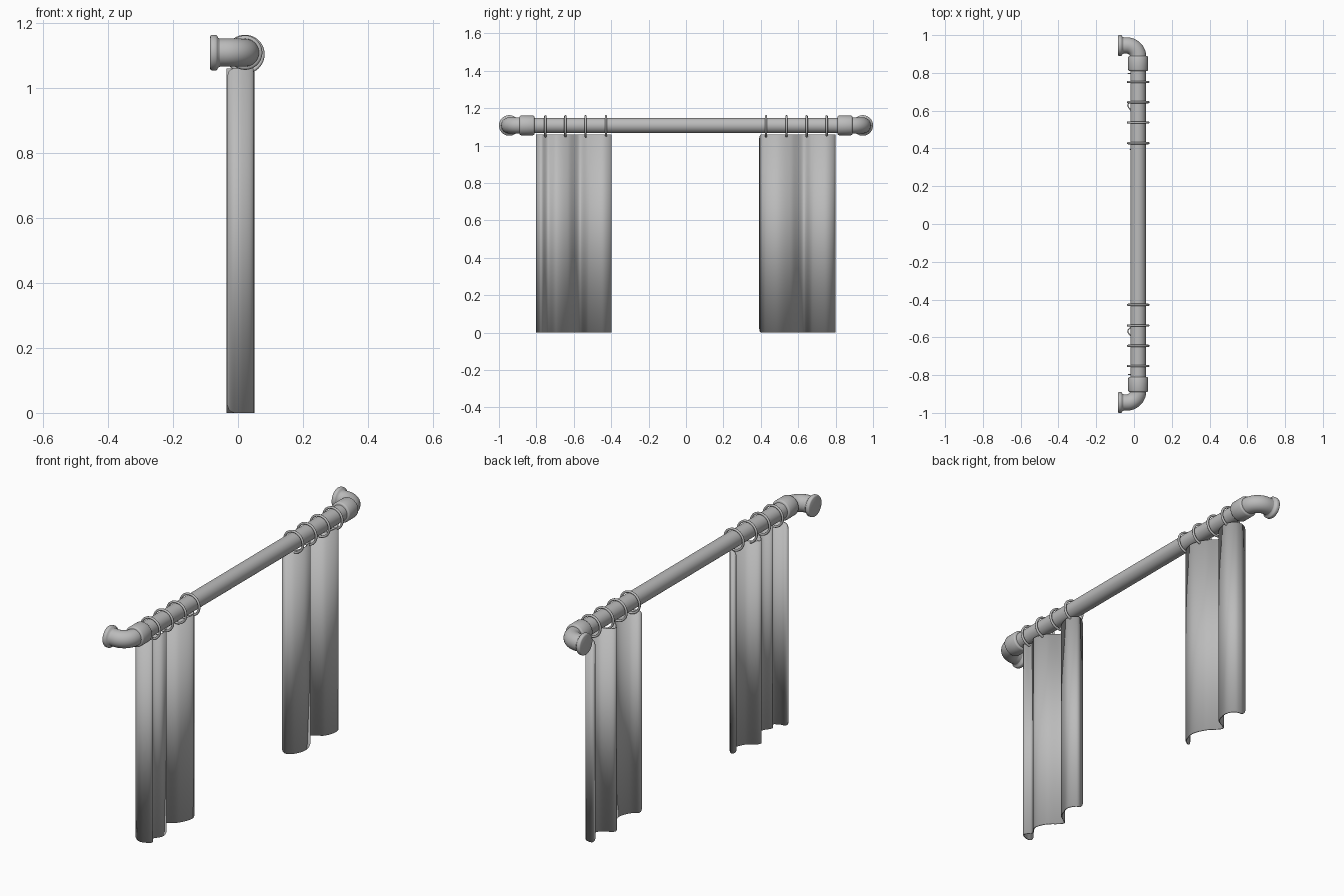
import bpy, bmesh, math
from mathutils import Vector

cube = bpy.data.objects.get("Cube")
if cube:
    bpy.data.objects.remove(cube, do_unlink=True)

grey = bpy.data.materials.new("plain_grey")
grey.use_nodes = True
colour = (0.5, 0.5, 0.5, 1)
grey.diffuse_color = colour
grey.node_tree.nodes["Principled BSDF"].inputs["Base Color"].default_value = colour

ROD_X, ROD_Z, ROD_R = 0.022, 1.108, 0.041
UP = Vector((0, 0, 1))


def finish(bm, name, angle=40):
    bmesh.ops.recalc_face_normals(bm, faces=bm.faces)
    mesh = bpy.data.meshes.new(name)
    bm.to_mesh(mesh)
    bm.free()
    mesh.materials.append(grey)
    obj = bpy.data.objects.new(name, mesh)
    bpy.context.collection.objects.link(obj)
    bpy.ops.object.select_all(action="DESELECT")
    obj.select_set(True)
    bpy.context.view_layer.objects.active = obj
    bpy.ops.object.shade_smooth_by_angle(angle=math.radians(angle))
    return obj


def sweep(name, stations, sides=40):
    """Round tube through (centre, horizontal direction, radius) stations, capped."""
    bm = bmesh.new()
    rings = []
    for centre, direction, radius in stations:
        side = direction.cross(UP).normalized()
        rings.append([bm.verts.new(centre + radius * (math.cos(t) * side + math.sin(t) * UP))
                      for t in (math.tau * i / sides for i in range(sides))])
    for a, b in zip(rings, rings[1:]):
        for i in range(sides):
            j = (i + 1) % sides
            bm.faces.new((a[i], a[j], b[j], b[i]))
    bm.faces.new(rings[0])
    bm.faces.new(rings[-1])
    return finish(bm, name)


def lathe(name, start, direction, profile):
    return sweep(name, [(start + direction * d, direction, r) for d, r in profile])


def torus(name, centre, major, minor, n=40, m=12):
    bm = bmesh.new()
    grid = []
    for i in range(n):
        a = math.tau * i / n
        out = Vector((math.cos(a), 0, math.sin(a)))
        grid.append([bm.verts.new(centre + out * (major + minor * math.cos(b)) +
                                  Vector((0, minor * math.sin(b), 0)))
                     for b in (math.tau * j / m for j in range(m))])
    for i in range(n):
        for j in range(m):
            k, l = (i + 1) % n, (j + 1) % m
            bm.faces.new((grid[i][j], grid[k][j], grid[k][l], grid[i][l]))
    return finish(bm, name)


def smooth_path(points, steps=10):
    """Catmull-Rom path through 2D points."""
    pts = [Vector(p) for p in points]
    pts = [2 * pts[0] - pts[1]] + pts + [2 * pts[-1] - pts[-2]]
    path = []
    for a, b, c, d in zip(pts, pts[1:], pts[2:], pts[3:]):
        for s in range(steps):
            t = s / steps
            path.append(0.5 * (2 * b + (c - a) * t + (2 * a - 5 * b + 4 * c - d) * t ** 2
                               + (3 * b - a - 3 * c + d) * t ** 3))
    return path + [pts[-2]]


def curtain(name, folds, top=1.06, corner=0.025, thickness=0.006):
    """Hanging pleated sheet with rounded corners."""
    path = smooth_path(folds)
    run = [0]
    for a, b in zip(path, path[1:]):
        run.append(run[-1] + (b - a).length)
    bm = bmesh.new()
    columns = []
    for p, s in zip(path, run):
        gap = max(0, corner - min(s, run[-1] - s))
        inset = corner - math.sqrt(corner ** 2 - gap ** 2)
        columns.append([bm.verts.new((p.x, p.y, z)) for z in (inset, top - inset)])
    for a, b in zip(columns, columns[1:]):
        bm.faces.new((a[0], b[0], b[1], a[1]))
    obj = finish(bm, name, 60)
    solid = obj.modifiers.new("thickness", "SOLIDIFY")
    solid.thickness = thickness
    solid.offset = 0
    return obj


# Rod
lathe("rod", Vector((ROD_X, -0.85, ROD_Z)), Vector((0, 1, 0)), [(0, ROD_R), (1.7, ROD_R)])

# End fittings and rings, mirrored front to back
for sign, label in ((-1, "front"), (1, "back")):
    along = Vector((0, sign, 0))
    wall = Vector((-1, 0, 0))
    base = Vector((ROD_X, sign * 0.81, ROD_Z))
    lathe(label + "_collar", base, along,
          [(0, 0.046), (0.003, 0.051), (0.008, 0.053), (0.072, 0.053), (0.077, 0.051), (0.08, 0.046)])
    bend = 0.06
    pivot = Vector((ROD_X - bend, sign * 0.885, ROD_Z))
    stations = [(Vector((ROD_X, sign * 0.87, ROD_Z)), along, 0.043)]
    for i in range(13):
        t = math.pi / 2 * i / 12
        stations.append((pivot - wall * bend * math.cos(t) + along * bend * math.sin(t),
                         along * math.cos(t) + wall * math.sin(t), 0.043))
    stations.append((Vector((-0.07, sign * 0.945, ROD_Z)), wall, 0.043))
    sweep(label + "_elbow", stations)
    lathe(label + "_wall_flange", Vector((-0.055, sign * 0.945, ROD_Z)), wall,
          [(0, 0.043), (0.006, 0.046), (0.009, 0.052), (0.013, 0.055),
           (0.025, 0.055), (0.029, 0.053), (0.031, 0.049)])
    for n, y in enumerate((0.428, 0.537, 0.645, 0.752), 1):
        torus(f"{label}_ring_{n}", Vector((ROD_X, sign * y, 1.103)), 0.054, 0.006)

# Curtains
curtain("front_curtain", [(-0.033, -0.797), (0.01, -0.797), (0.045, -0.775), (0.022, -0.738),
                          (0.047, -0.69), (0.025, -0.63), (-0.033, -0.568), (0.02, -0.52),
                          (0.047, -0.45), (0.025, -0.405), (-0.01, -0.4)])
curtain("back_curtain", [(-0.022, 0.393), (0.026, 0.425), (0.047, 0.49), (0.022, 0.56),
                         (-0.033, 0.63), (0.028, 0.675), (0.047, 0.745), (0.02, 0.79),
                         (-0.033, 0.797)])
